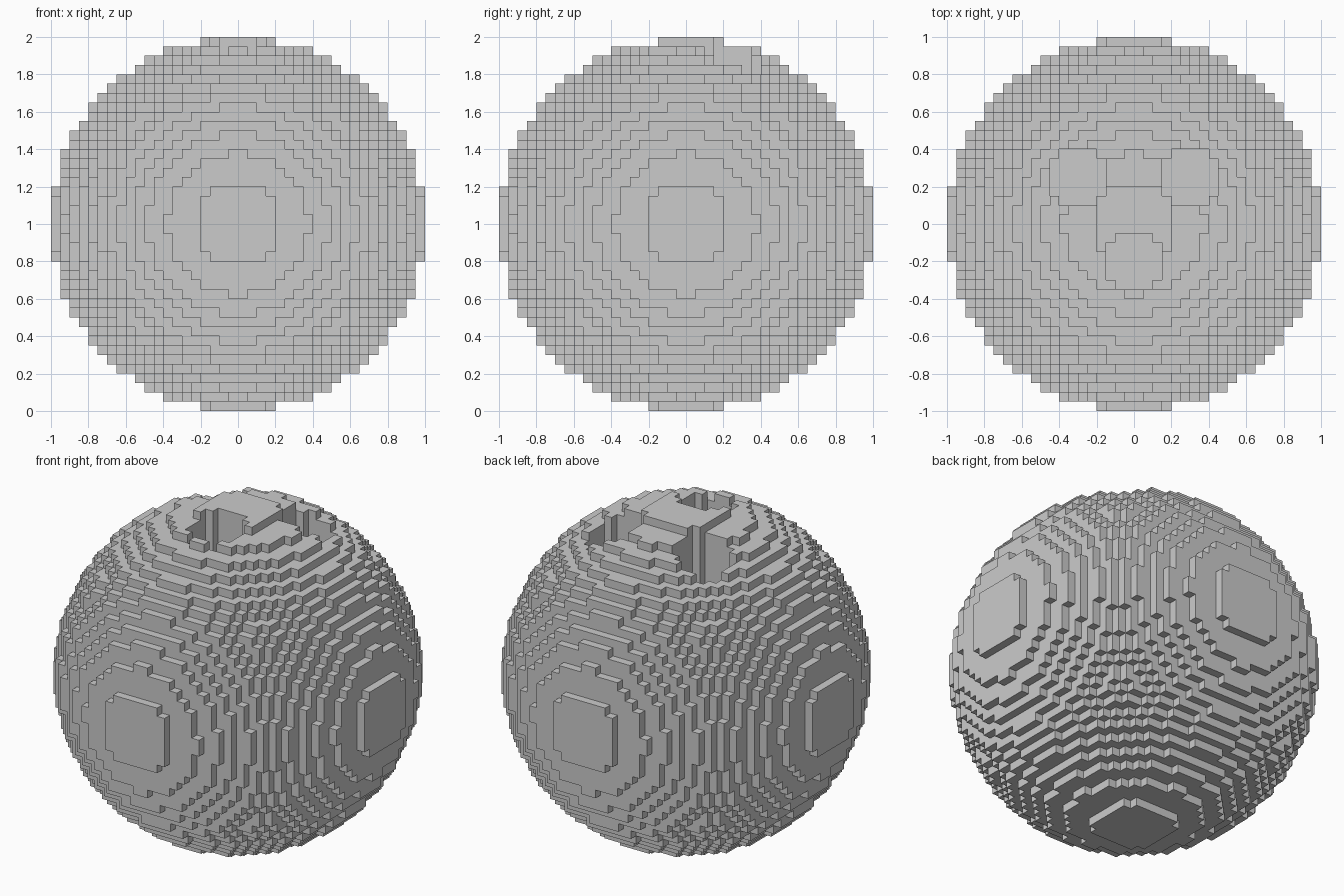
import bpy
import bmesh
from mathutils import Vector

cube = bpy.data.objects.get("Cube")
if cube:
    bpy.data.objects.remove(cube, do_unlink=True)

CELL = 0.05          # edge of one block
R = 20               # ball radius in blocks
HOLE_R = 3           # finger hole radius in blocks
HOLE_FLOOR = 10      # blocks above the centre where the holes end
HOLES = [(0, -4), (-6, 5), (6, 5)]   # thumb hole and two finger holes


def solid(i, j, k):
    """True when the block with this lower corner belongs to the ball."""
    x, y, z = i + 0.5, j + 0.5, k + 0.5
    if x * x + y * y + z * z > R * R:
        return False
    if z > HOLE_FLOOR:
        return all((x - a) ** 2 + (y - b) ** 2 > HOLE_R ** 2 for a, b in HOLES)
    return True


# Grey material
grey = bpy.data.materials.new("grey")
grey.use_nodes = True
colour = (0.6, 0.6, 0.6, 1)
grey.diffuse_color = colour
grey.node_tree.nodes["Principled BSDF"].inputs["Base Color"].default_value = colour

# Ball made of blocks: keep only the block faces that touch air
span = range(-R, R)
blocks = {(i, j, k) for i in span for j in span for k in span if solid(i, j, k)}
bm = bmesh.new()
corners = {}


def corner(p):
    if p not in corners:
        corners[p] = bm.verts.new(Vector(p) * CELL + Vector((0, 0, R * CELL)))
    return corners[p]


for block in blocks:
    for axis in range(3):
        u, v = (axis + 1) % 3, (axis + 2) % 3
        for side in (0, 1):
            beside = list(block)
            beside[axis] += 2 * side - 1
            if tuple(beside) in blocks:
                continue
            ring = []
            for du, dv in ((0, 0), (1, 0), (1, 1), (0, 1)):
                p = list(block)
                p[axis] += side
                p[u] += du
                p[v] += dv
                ring.append(corner(tuple(p)))
            bm.faces.new(ring if side else ring[::-1])

mesh = bpy.data.meshes.new("block_ball")
bm.to_mesh(mesh)
bm.free()
mesh.materials.append(grey)
ball = bpy.data.objects.new("block_ball", mesh)
bpy.context.collection.objects.link(ball)
